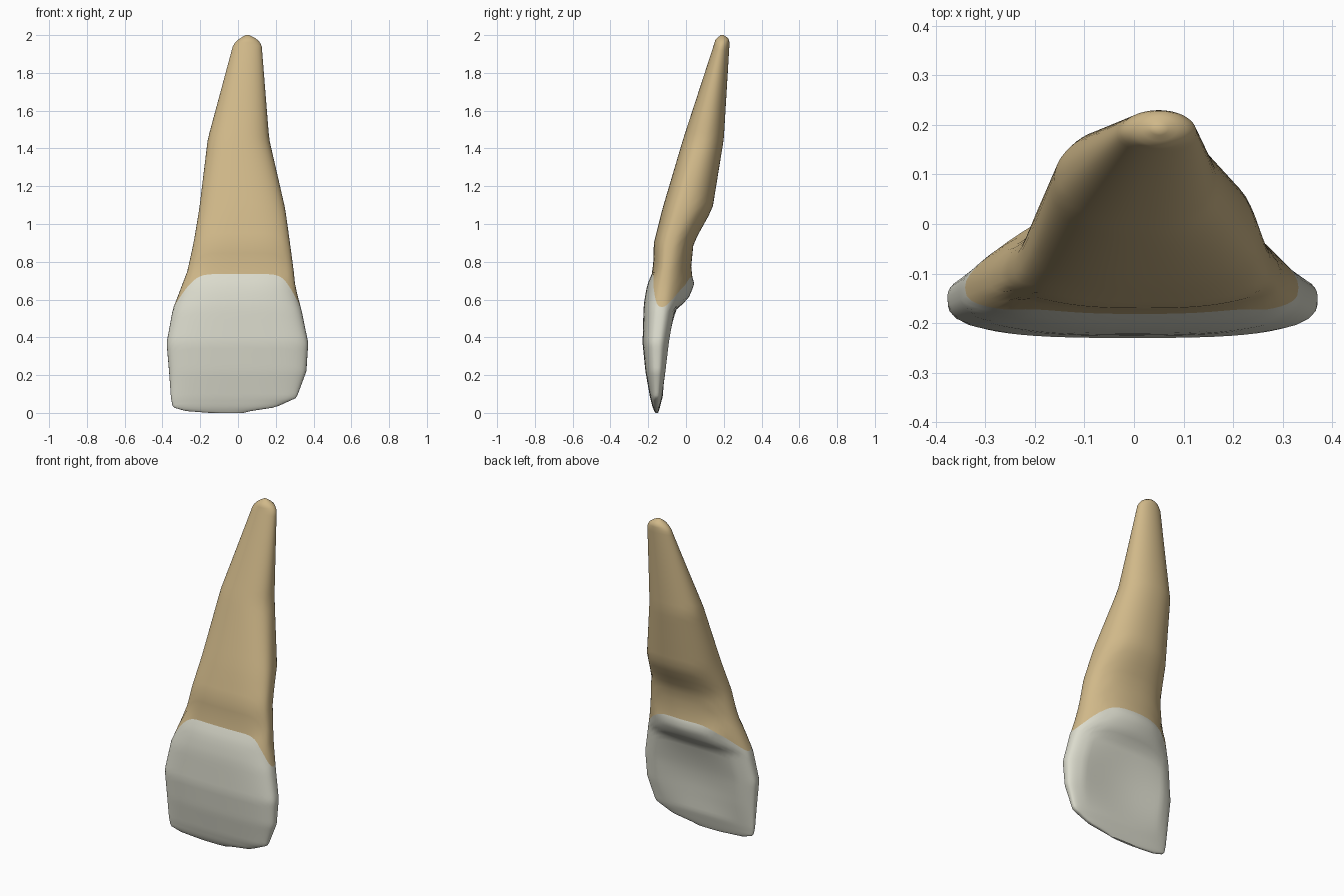
import bpy, bmesh, math

cube = bpy.data.objects.get("Cube")
if cube:
    bpy.data.objects.remove(cube)

# Cross-sections: z, left x, right x, front y, back y, widest y, front squareness, back squareness
SECTIONS = [
    (0.00, -.15, .03, -.162, -.148, -.155, 2.5, 2.5),
    (0.01, -.28, .07, -.168, -.144, -.155, 3, 3),
    (0.03, -.345, .20, -.177, -.138, -.155, 3, 3),
    (0.08, -.355, .31, -.19, -.125, -.155, 3, 3),
    (0.22, -.365, .362, -.215, -.097, -.15, 3, 2.6),
    (0.37, -.378, .372, -.23, -.072, -.148, 3, 2.4),
    (0.55, -.345, .335, -.225, -.04, -.13, 2.8, 2.4),
    (0.60, -.325, .32, -.22, .01, -.12, 2.8, 2),
    (0.68, -.295, .302, -.205, .045, -.11, 2.8, 1.9),
    (0.75, -.268, .295, -.175, .025, -.10, 2.8, 2),
    (0.90, -.235, .275, -.17, .04, -.085, 2.7, 2.2),
    (1.08, -.205, .25, -.125, .14, -.03, 2.4, 2.2),
    (1.45, -.16, .165, -.015, .20, .09, 2.3, 2.1),
    (1.95, -.025, .125, .148, .23, .188, 2, 2),
    (1.98, .005, .10, .157, .228, .192, 2, 2),
    (2.00, .04, .06, .185, .20, .192, 2, 2),
]
SEGMENTS = 64


def section_at(z):
    for a, b in zip(SECTIONS, SECTIONS[1:]):
        if z <= b[0]:
            t = (z - a[0]) / (b[0] - a[0])
            return [p + (q - p) * t for p, q in zip(a, b)][1:]
    return SECTIONS[-1][1:]


def surface_point(angle, z):
    left, right, front, back, widest, n_front, n_back = section_at(z)
    c, s = math.cos(angle), math.sin(angle)
    n = n_front if s < 0 else n_back
    u = math.copysign(abs(c) ** (2 / n), c)
    v = abs(s) ** (2 / n)
    x = (left + right) / 2 + u * (right - left) / 2
    y = widest + v * ((front if s < 0 else back) - widest)
    # Shallow hollow on the back of the crown, between its side ridges
    if s > 0 and 0.1 < z < 0.6:
        y -= 0.03 * math.sin(math.pi * (z - 0.1) / 0.5) * max(0, 1 - (u / 0.75) ** 2)
    return x, y, z


def gum_line(angle):
    c, s = abs(math.cos(angle)), math.sin(angle)
    return 0.735 - 0.175 * c ** 6 if s < 0 else 0.72 - 0.16 * c ** 4


def make_material(name, color):
    mat = bpy.data.materials.new(name)
    mat.use_nodes = True
    mat.diffuse_color = color
    mat.node_tree.nodes["Principled BSDF"].inputs["Base Color"].default_value = color
    return mat


def loft(name, height, steps, material):
    """Skin rings of points; height(angle, t) gives z along the part."""
    bm = bmesh.new()
    rings = []
    for i in range(steps + 1):
        ring = []
        for k in range(SEGMENTS):
            angle = 2 * math.pi * k / SEGMENTS
            ring.append(bm.verts.new(surface_point(angle, height(angle, i / steps))))
        rings.append(ring)
    for low, high in zip(rings, rings[1:]):
        for k in range(SEGMENTS):
            m = (k + 1) % SEGMENTS
            bm.faces.new((low[k], low[m], high[m], high[k]))
    # Close the free end only; the other end meets its neighbour
    bm.faces.new(rings[0][::-1] if name == "crown" else rings[-1])
    mesh = bpy.data.meshes.new(name)
    bm.to_mesh(mesh)
    bm.free()
    mesh.materials.append(material)
    obj = bpy.data.objects.new(name, mesh)
    bpy.context.collection.objects.link(obj)
    bpy.ops.object.select_all(action="DESELECT")
    obj.select_set(True)
    bpy.context.view_layer.objects.active = obj
    bpy.ops.object.shade_smooth_by_angle(angle=math.radians(50))
    return obj


enamel = make_material("enamel white", (0.71, 0.71, 0.61, 1))
dentine = make_material("root tan", (0.63, 0.48, 0.25, 1))

# Crown from the biting edge up to the gum line
loft("crown", lambda a, t: gum_line(a) * t ** 1.5, 30, enamel)


# Root from the gum line to the rounded tip, with rings closer near the tip
def root_height(angle, t):
    base = gum_line(angle)
    return base + (2 - base) * (1 - (1 - t) ** 1.6)


loft("root", root_height, 36, dentine)
